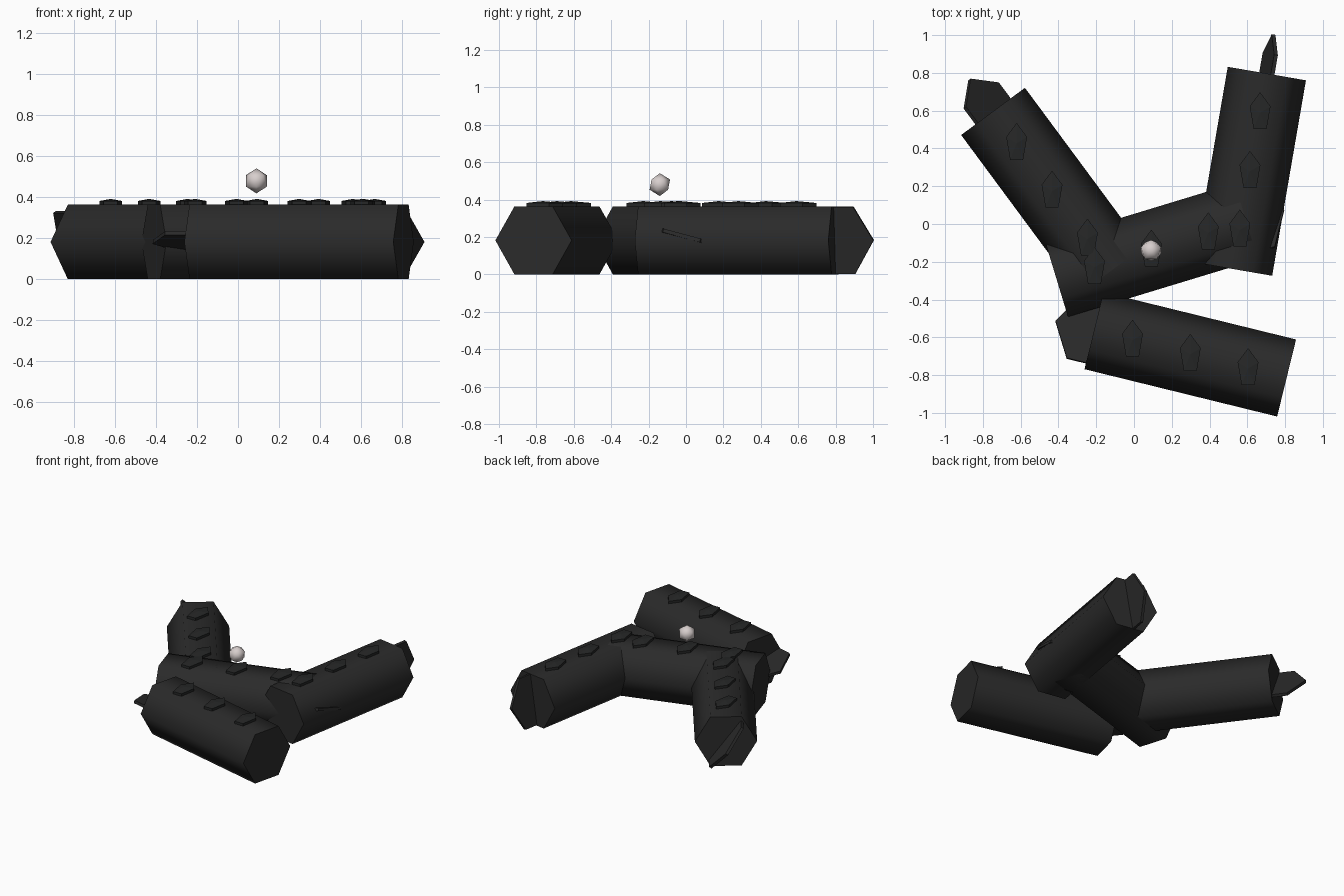
import bpy, bmesh, math
from mathutils import Vector, Matrix

if "Cube" in bpy.data.objects:
    bpy.data.objects.remove(bpy.data.objects["Cube"])

def mat(name, c):
    m = bpy.data.materials.new(name)
    m.diffuse_color = (*c, 1)
    m.use_nodes = True
    m.node_tree.nodes["Principled BSDF"].inputs["Base Color"].default_value = m.diffuse_color
    return m

CHAR = mat("charred black", (0.023, 0.023, 0.023))
EMBER = mat("soot black", (0.019, 0.020, 0.020))
ASH = mat("pale ash", (0.68, 0.62, 0.61))
Z = Vector((0, 0, 1))
R, L = 0.21, 1.05          # log radius and length
MID = R * math.cos(math.pi / 6)

def finish(bm, name, m, smooth=None):
    bmesh.ops.recalc_face_normals(bm, faces=bm.faces)
    me = bpy.data.meshes.new(name)
    bm.to_mesh(me)
    bm.free()
    me.materials.append(m)
    ob = bpy.data.objects.new(name, me)
    bpy.context.collection.objects.link(ob)
    if smooth:
        bpy.context.view_layer.objects.active = ob
        ob.select_set(True)
        bpy.ops.object.shade_smooth_by_angle(angle=math.radians(smooth))
        ob.select_set(False)
    return ob

def prism(name, m, n, u, v, w, centre, half, ru, rv, dome=0, smooth=None):
    """n-sided prism along w, first corner on u, optional low apex on top."""
    bm = bmesh.new()
    rings = []
    for s in (-half, half):
        rings.append([bm.verts.new(centre + w * s
                      + u * ru * math.cos(2 * math.pi * i / n)
                      + v * rv * math.sin(2 * math.pi * i / n)) for i in range(n)])
    lo, hi = rings
    bm.faces.new(lo)
    for i in range(n):
        j = (i + 1) % n
        bm.faces.new((lo[i], lo[j], hi[j], hi[i]))
    if dome:
        top = bm.verts.new(centre + w * (half + dome))
        for i in range(n):
            bm.faces.new((hi[i], hi[(i + 1) % n], top))
    else:
        bm.faces.new(hi)
    return finish(bm, name, m, smooth)

# logs: centre x, y and heading in degrees
logs = [(-0.434, 0.174, 126.5), (0.092, -0.138, 16.9),
        (0.614, 0.279, 80.2), (0.298, -0.69, 166.2)]
for k, (x, y, deg) in enumerate(logs, 1):
    t = math.radians(deg)
    d = Vector((math.cos(t), math.sin(t), 0))
    p = Vector((math.sin(t), -math.cos(t), 0))
    c = Vector((x, y, MID))
    prism(f"log_{k}", CHAR, 6, p, Z, d, c, L / 2, R, R, smooth=65)
    # thin hexagonal end disc, standing along the log and leaning with its heading
    u = p * math.cos(t) + Z * math.sin(t)
    prism(f"end_disc_{k}", CHAR, 6, d, u, d.cross(u), c + d * L / 2, 0.01, R, R)
    # three raised chips on top of each log
    for i in (-1, 0, 1):
        q = c + d * (0.3 * L * i)
        q.z = 0.368
        prism(f"chip_{k}_{i + 2}", EMBER, 5, Vector((0, 1, 0)), Vector((-1, 0, 0)), Z,
              q, 0.014, 0.108, 0.058, dome=0.010)

# floating ash ball
bm = bmesh.new()
bmesh.ops.create_icosphere(bm, subdivisions=1, radius=0.061,
    matrix=Matrix.Translation((0.09, -0.14, 0.48)) @ Matrix.Rotation(math.pi / 2, 4, 'Z'))
finish(bm, "ash_ball", ASH, 60)
